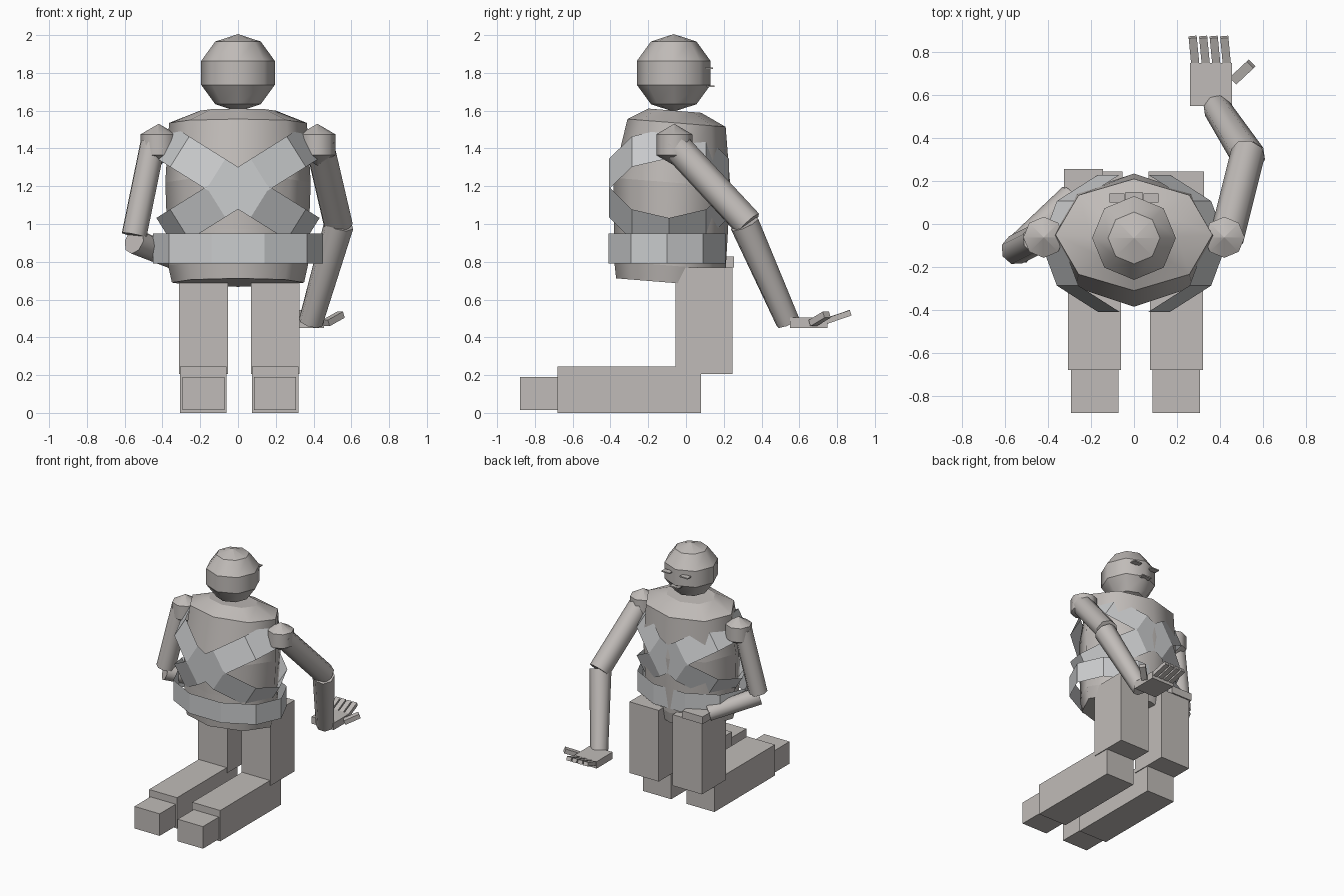
import bpy
import bmesh
from math import sin, cos, pi, radians
from mathutils import Vector, Matrix

cube = bpy.data.objects.get("Cube")
if cube:
    bpy.data.objects.remove(cube, do_unlink=True)


def material(name, color):
    m = bpy.data.materials.new(name)
    m.use_nodes = True
    m.diffuse_color = color
    m.node_tree.nodes["Principled BSDF"].inputs["Base Color"].default_value = color
    return m


BODY = material("warm grey", (0.53, 0.5, 0.48, 1))
STRAP = material("pale grey", (0.6, 0.61, 0.62, 1))


def add(name, bm, mat, matrix=None):
    if matrix:
        bm.transform(matrix)
    bmesh.ops.recalc_face_normals(bm, faces=bm.faces)
    mesh = bpy.data.meshes.new(name)
    bm.to_mesh(mesh)
    bm.free()
    mesh.materials.append(mat)
    ob = bpy.data.objects.new(name, mesh)
    bpy.context.collection.objects.link(ob)
    return ob


def box(name, lo, hi):
    lo, hi = Vector(lo), Vector(hi)
    bm = bmesh.new()
    bmesh.ops.create_cube(bm, size=1)
    return add(name, bm, BODY, Matrix.Translation((lo + hi) / 2) @ Matrix.Diagonal((*(hi - lo), 1)))


def bar(name, a, b, width, thick):
    """Slim block running from a to b."""
    a, b = Vector(a), Vector(b)
    bm = bmesh.new()
    bmesh.ops.create_cube(bm, size=1)
    turn = (b - a).to_track_quat('Y', 'Z').to_matrix().to_4x4()
    size = Matrix.Diagonal((width, (b - a).length, thick, 1))
    return add(name, bm, BODY, Matrix.Translation((a + b) / 2) @ turn @ size)


def loft(name, rings, sides, mat, offset=0.0, slope=0.0, caps=True, smooth=True, matrix=None):
    """Stack of ellipses (z, centre y, x radius, y radius), rounded around but crisp between rings."""
    bm = bmesh.new()
    loops = []
    for z, cy, rx, ry in rings:
        loop = []
        for i in range(sides):
            t = 2 * pi * (i + offset) / sides - pi / 2
            y = ry * sin(t)
            loop.append(bm.verts.new((rx * cos(t), cy + y, z + slope * y)))
        loops.append(loop)
        if len(loops) > 1:
            prev = loops[-2]
            for i in range(sides):
                j = (i + 1) % sides
                bm.faces.new((prev[i], prev[j], loop[j], loop[i])).smooth = smooth
    for loop in loops:
        for i in range(sides):
            e = bm.edges.get((loop[i], loop[(i + 1) % sides]))
            if e:
                e.smooth = False
    if caps:
        bm.faces.new(loops[0])
        bm.faces.new(loops[-1])
    return add(name, bm, mat, matrix)


def ball(name, center, r, rings):
    """Eight-sided ball with few rings."""
    levels = []
    for k in range(rings + 1):
        a = pi * k / rings
        s = max(r * sin(a), 0.001)
        levels.append((-r * cos(a), 0, s, s))
    return loft(name, levels, 8, BODY, matrix=Matrix.Translation(center))


def limb(name, a, b, r1, r2):
    a, b = Vector(a), Vector(b)
    turn = (b - a).to_track_quat('Z', 'Y').to_matrix().to_4x4()
    return loft(name, [(0, 0, r1, r1), ((b - a).length, 0, r2, r2)], 8, BODY,
                matrix=Matrix.Translation(a) @ turn)


# Head and small face plates
head = ball("head", (0, -0.065, 1.8), 0.205, 5)
for side, s in (("left", 1), ("right", -1)):
    box(side + "_eye", (s * 0.08 - 0.035, 0.1, 1.82), (s * 0.08 + 0.035, 0.143, 1.829))
box("mouth", (-0.04, 0.11, 1.725), (0.04, 0.15, 1.734))

# Torso, leaning slightly
loft("torso", [(0.69, -0.09, 0.35, 0.28), (0.78, -0.085, 0.37, 0.295), (0.95, -0.08, 0.375, 0.3),
               (1.22, -0.075, 0.385, 0.31), (1.535, -0.05, 0.365, 0.26),
               (1.6, -0.06, 0.2, 0.14)], 8, BODY, slope=-0.08)

# Belt and crossed straps
loft("belt", [(0.79, -0.1, 0.45, 0.325), (0.95, -0.1, 0.45, 0.325)], 10, STRAP,
     offset=0.5, caps=False, smooth=False)
for side, s in (("left", 1), ("right", -1)):
    loft(side + "_strap", [(-0.095, -0.09, 0.45, 0.335), (0.095, -0.09, 0.45, 0.335)], 10, STRAP,
         offset=0.5, caps=False, smooth=False,
         matrix=Matrix.Translation((0, 0, 1.19)) @ Matrix.Rotation(radians(-32 * s), 4, 'Y'))
    ball(side + "_shoulder", (s * 0.42, -0.062, 1.42), 0.11, 3)

# Reaching arm with open hand
limb("left_upper_arm", (0.43, -0.07, 1.43), (0.53, 0.33, 1.0), 0.08, 0.08)
limb("left_forearm", (0.535, 0.31, 1.0), (0.385, 0.54, 0.48), 0.08, 0.065)
box("left_hand", (0.26, 0.55, 0.45), (0.455, 0.75, 0.505))
for i in range(4):
    x = 0.285 + 0.049 * i
    bar("left_finger_%d" % (i + 1), (x, 0.745, 0.487), (x - 0.012, 0.87, 0.53), 0.038, 0.03)
bar("left_thumb", (0.465, 0.67, 0.475), (0.545, 0.745, 0.52), 0.045, 0.035)

# Bent arm resting on the thigh
limb("right_upper_arm", (-0.45, -0.07, 1.43), (-0.55, -0.12, 0.94), 0.07, 0.07)
limb("right_forearm", (-0.55, -0.13, 0.91), (-0.29, 0.13, 0.8), 0.07, 0.06)
box("right_hand", (-0.325, 0.07, 0.77), (-0.145, 0.255, 0.828))

# Kneeling legs
for side, cx in (("left", 0.197), ("right", -0.183)):
    box(side + "_thigh", (cx - 0.129, -0.055, 0.205), (cx + 0.129, 0.245, 0.77))
    box(side + "_shin", (cx - 0.123, -0.68, 0), (cx + 0.123, 0.08, 0.245))
    box(side + "_foot", (cx - 0.111, -0.88, 0.015), (cx + 0.111, -0.68, 0.19))
